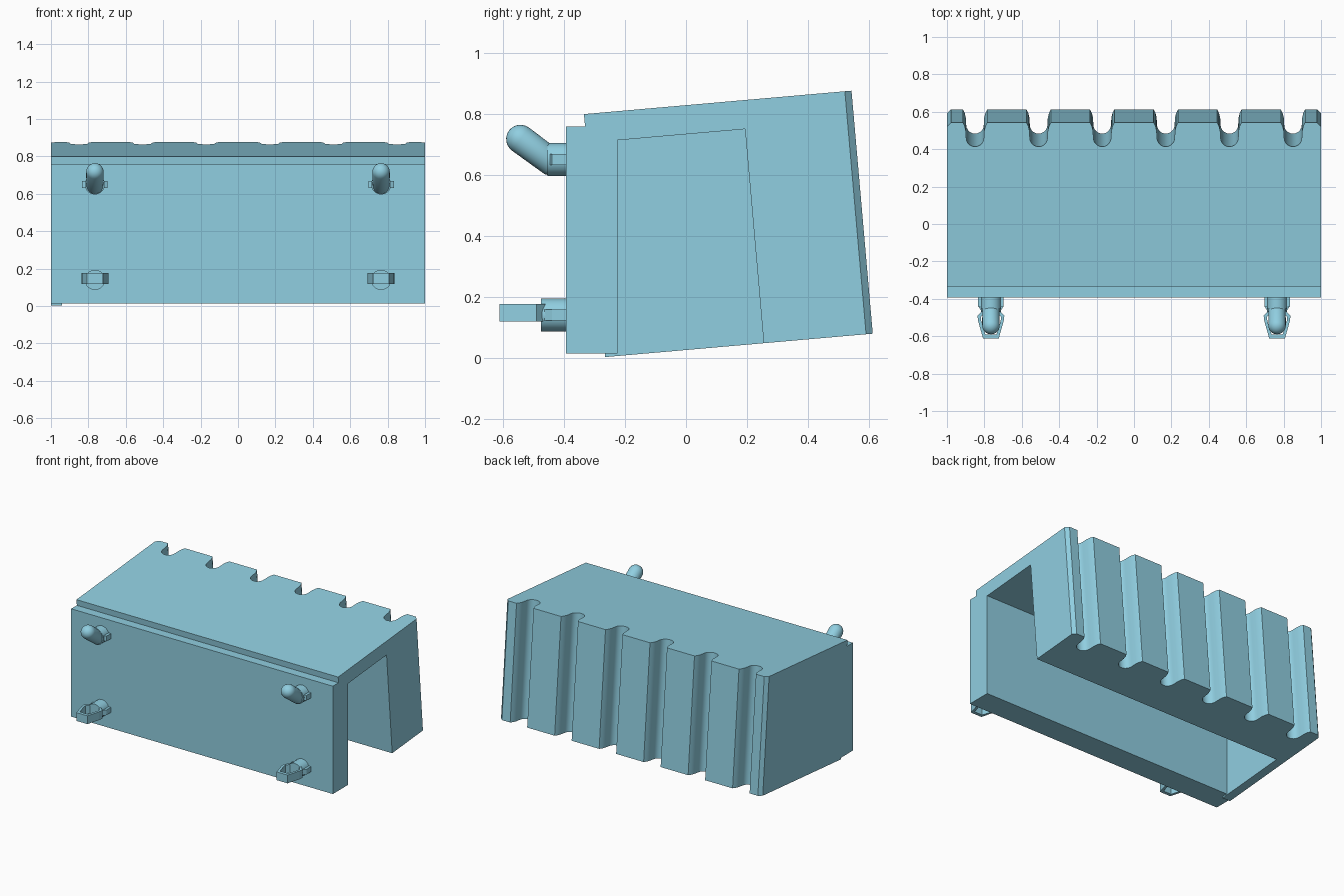
import bpy, bmesh
from math import sin, cos, pi, radians
from mathutils import Vector, Matrix

if "Cube" in bpy.data.objects:
    bpy.data.objects.remove(bpy.data.objects["Cube"])

TILT = radians(5)
ALONG = Vector((0, cos(TILT), sin(TILT)))   # tilted depth direction
UP = Vector((0, -sin(TILT), cos(TILT)))     # tilted height direction
ORIGIN = Vector((0, -0.265, 0.002))

# Blue-green plastic
teal = bpy.data.materials.new("teal")
teal.diffuse_color = (0.28, 0.62, 0.75, 1)
teal.use_nodes = True
teal.node_tree.nodes["Principled BSDF"].inputs["Base Color"].default_value = teal.diffuse_color


def finish(name, bm):
    bmesh.ops.recalc_face_normals(bm, faces=bm.faces)
    me = bpy.data.meshes.new(name)
    bm.to_mesh(me)
    bm.free()
    me.materials.append(teal)
    ob = bpy.data.objects.new(name, me)
    bpy.context.collection.objects.link(ob)
    return ob


def prism(name, pts, vec):
    bm = bmesh.new()
    face = bm.faces.new([bm.verts.new(p) for p in pts])
    ext = bmesh.ops.extrude_face_region(bm, geom=[face])
    bmesh.ops.translate(bm, vec=vec, verts=[v for v in ext["geom"] if isinstance(v, bmesh.types.BMVert)])
    return finish(name, bm)


def box(name, x0, x1, y0, y1, z0, z1):
    pts = [Vector(p) for p in ((x0, y0, z0), (x1, y0, z0), (x1, y1, z0), (x0, y1, z0))]
    return prism(name, pts, Vector((0, 0, z1 - z0)))


def smooth(ob):
    bpy.ops.object.select_all(action='DESELECT')
    ob.select_set(True)
    bpy.context.view_layer.objects.active = ob
    bpy.ops.object.shade_smooth_by_angle(angle=radians(32))


def boolean(ob, other, op):
    mod = ob.modifiers.new(op, 'BOOLEAN')
    mod.operation, mod.object, mod.solver = op, other, 'EXACT'
    bpy.context.view_layer.objects.active = ob
    bpy.ops.object.modifier_apply(modifier=mod.name)
    bpy.data.objects.remove(other)


# Tilted body: plan outline with six grooves along the back
BACK, R = 0.881, 0.047
plan = [(1, 0), (-1, 0), (-1, BACK - 0.022), (-0.978, BACK)]
lip = [(0.065, BACK), (0.055, BACK - 0.02), (0.049, BACK - 0.045)]
for i in range(6):
    cx = -0.85 + 0.34 * i
    plan += [(cx - dx, a) for dx, a in lip]
    plan += [(cx - R * cos(pi * k / 10), BACK - 0.083 - R * sin(pi * k / 10)) for k in range(11)]
    plan += [(cx + dx, a) for dx, a in reversed(lip)]
plan += [(0.978, BACK), (1, BACK - 0.022)]
body = prism("body", [ORIGIN + Vector((x, 0, 0)) + ALONG * a for x, a in plan], UP * 0.8)

# Hollow it out: open below and at the right end
hollow = [(-0.94, -0.2), (1.1, -0.2), (1.1, 0.522), (-0.94, 0.522)]
cutter = prism("hollow_cutter", [ORIGIN + Vector((x, 0, 0)) + ALONG * a - UP * 0.1 for x, a in hollow], UP * 0.805)
boolean(body, cutter, 'DIFFERENCE')

# Upright front plate
boolean(body, box("front_plate", -1, 1, -0.393, -0.225, 0.013, 0.758), 'UNION')
smooth(body)


def collar(name, x, z, y_end):
    # Short round stub with a thin rib on each side
    bm = bmesh.new()
    length = -0.385 - y_end
    m = Matrix.Translation((x, (y_end - 0.385) / 2, z)) @ Matrix.Rotation(pi / 2, 4, 'X')
    bmesh.ops.create_cone(bm, cap_ends=True, segments=20, radius1=0.054, radius2=0.054, depth=length, matrix=m)
    smooth(finish(name, bm))
    rib = [(-0.068, -0.385), (0.068, -0.385), (0.068, -0.44), (0.05, y_end + 0.008), (-0.05, y_end + 0.008), (-0.068, -0.44)]
    prism(name + "_ribs", [Vector((x + a, b, z - 0.018)) for a, b in rib], Vector((0, 0, 0.036)))


def hook(name, x):
    # Rounded arm rising outward
    start, end = Vector((x, -0.447, 0.646)), Vector((x, -0.543, 0.717))
    d = end - start
    bm = bmesh.new()
    bmesh.ops.create_uvsphere(bm, u_segments=20, v_segments=12, radius=0.047)
    for v in bm.verts:
        if v.co.z > -1e-4:
            v.co.z += d.length
    bm.transform(Matrix.Translation(start) @ d.to_track_quat('Z', 'Y').to_matrix().to_4x4())
    smooth(finish(name, bm))


def clip(name, x):
    # Spring clip: thin barbed loop
    outer = [(0.04, -0.46), (0.072, -0.49), (0.068, -0.52), (0.042, -0.612)]
    inner = [(0.03, -0.59), (0.052, -0.518), (0.054, -0.497), (0.02, -0.46)]
    half = outer + [(-a, b) for a, b in reversed(outer)]
    loop = half + [(-a, b) for a, b in reversed(inner)] + inner
    prism(name, [Vector((x + a, b, 0.119)) for a, b in loop], Vector((0, 0, 0.057)))


for side, x in (("left", -0.765), ("right", 0.765)):
    collar(side + "_hook_collar", x, 0.650, -0.455)
    hook(side + "_hook", x)
    collar(side + "_clip_collar", x, 0.140, -0.475)
    clip(side + "_clip", x)
